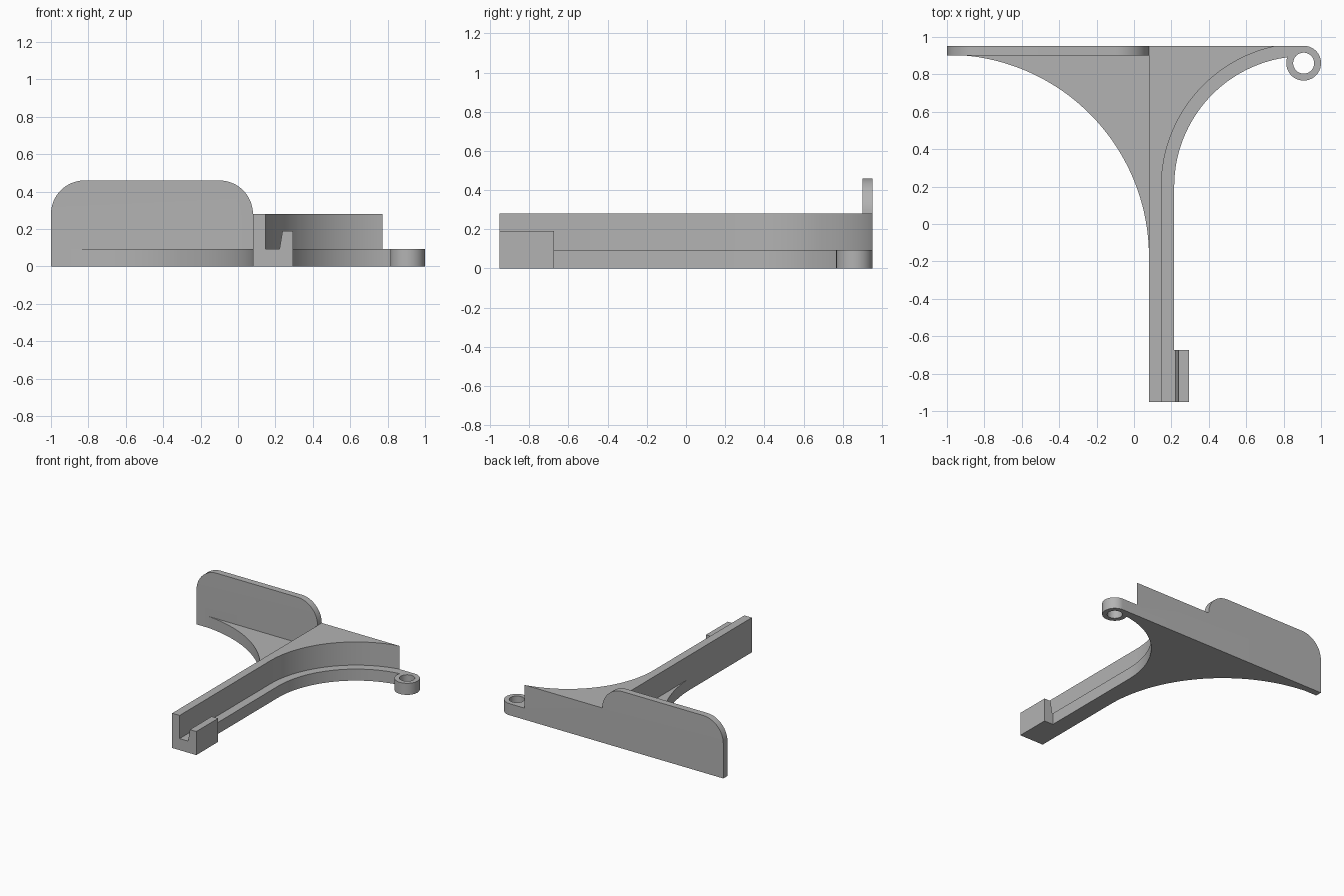
import bpy, bmesh
from math import sin, cos, radians, asin, degrees
from mathutils import Vector

if "Cube" in bpy.data.objects:
    bpy.data.objects.remove(bpy.data.objects["Cube"])

grey = bpy.data.materials.new("plain grey")
grey.use_nodes = True
grey.diffuse_color = (0.45, 0.45, 0.45, 1)
grey.node_tree.nodes["Principled BSDF"].inputs["Base Color"].default_value = grey.diffuse_color

BACK, FRONT = 0.953, -0.953
LEG_R, LEG_L = 0.08, 0.215          # sides of the long leg
DECK, TOP = 0.093, 0.28             # heights of base and raised rib
SWEEP = (0.9125, 0.2)               # shared centre of the two concave sweeps
RING, RING_R = (0.907, 0.86), 0.093


def arc(centre, radius, start, end, steps=32):
    """Points on an arc, angles in degrees."""
    angles = [radians(start + (end - start) * i / steps) for i in range(steps + 1)]
    return [(centre[0] + radius * cos(a), centre[1] + radius * sin(a)) for a in angles]


def prism(name, outline, low, high, axis="z"):
    """Extrude a closed outline along z (x, y points) or along y (x, z points)."""
    bm = bmesh.new()
    place = (lambda p: (p[0], p[1], low)) if axis == "z" else (lambda p: (p[0], low, p[1]))
    face = bm.faces.new([bm.verts.new(place(p)) for p in outline])
    made = bmesh.ops.extrude_face_region(bm, geom=[face])["geom"]
    step = Vector((0, 0, high - low)) if axis == "z" else Vector((0, high - low, 0))
    bmesh.ops.translate(bm, vec=step, verts=[v for v in made if isinstance(v, bmesh.types.BMVert)])
    bmesh.ops.recalc_face_normals(bm, faces=bm.faces)
    mesh = bpy.data.meshes.new(name)
    bm.to_mesh(mesh)
    bm.free()
    mesh.materials.append(grey)
    obj = bpy.data.objects.new(name, mesh)
    bpy.context.collection.objects.link(obj)
    return obj


def combine(body, part, operation):
    """Apply a boolean to the body and drop the used part."""
    bpy.context.view_layer.objects.active = body
    mod = body.modifiers.new("combine", "BOOLEAN")
    mod.operation, mod.solver, mod.object = operation, "EXACT", part
    bpy.ops.object.modifier_apply(modifier=mod.name)
    bpy.data.objects.remove(part)


# Flat base: leg, two concave sweeps and the ring lug
plate_front = 0.90
sweep_start = degrees(asin((plate_front + 0.175) / 1.08))
base = prism("bracket_body",
             [(-1, BACK), (-1, plate_front)]
             + arc((-1, -0.175), 1.08, sweep_start, 0, 48)
             + [(LEG_R, FRONT), (LEG_L, FRONT)]
             + arc(SWEEP, 0.6975, 180, 97.8, 40)
             + arc(RING, RING_R, 160, 450, 48), 0, DECK)

# Raised rib along the leg, widening towards the back
rib_end = 180 - degrees(asin((BACK - SWEEP[1]) / 0.766))
rib = prism("raised_rib",
            [(LEG_R, BACK), (LEG_R, FRONT), (0.1465, FRONT)]
            + arc(SWEEP, 0.766, 180, rib_end, 40), DECK, TOP)

# Upright back plate with rounded top corners
plate = prism("back_plate",
              [(-1, DECK), (LEG_R, DECK)]
              + arc((LEG_R - 0.18, TOP), 0.18, 0, 90, 16)
              + arc((-0.82, TOP), 0.18, 90, 180, 16), plate_front, BACK, "y")

# Clip at the tip of the leg, with a sloped inner side
clip = prism("leg_clip",
             [(LEG_L, 0), (0.295, 0), (0.295, 0.19), (0.238, 0.19),
              (0.222, DECK), (LEG_L, DECK)], FRONT, -0.675, "y")

for part in (rib, plate, clip):
    combine(base, part, "UNION")

# Hole through the ring lug
hole = prism("ring_hole_cutter", arc(RING, 0.056, 0, 352.5, 47), -0.1, 0.2)
hole.hide_render = True
combine(base, hole, "DIFFERENCE")

# Merge flush faces and shade
bm = bmesh.new()
bm.from_mesh(base.data)
bmesh.ops.remove_doubles(bm, verts=bm.verts, dist=0.0001)
bmesh.ops.dissolve_limit(bm, angle_limit=radians(0.2), verts=bm.verts, edges=bm.edges)
bm.to_mesh(base.data)
bm.free()
bpy.ops.object.select_all(action="DESELECT")
base.select_set(True)
bpy.context.view_layer.objects.active = base
bpy.ops.object.shade_smooth_by_angle(angle=radians(30))
